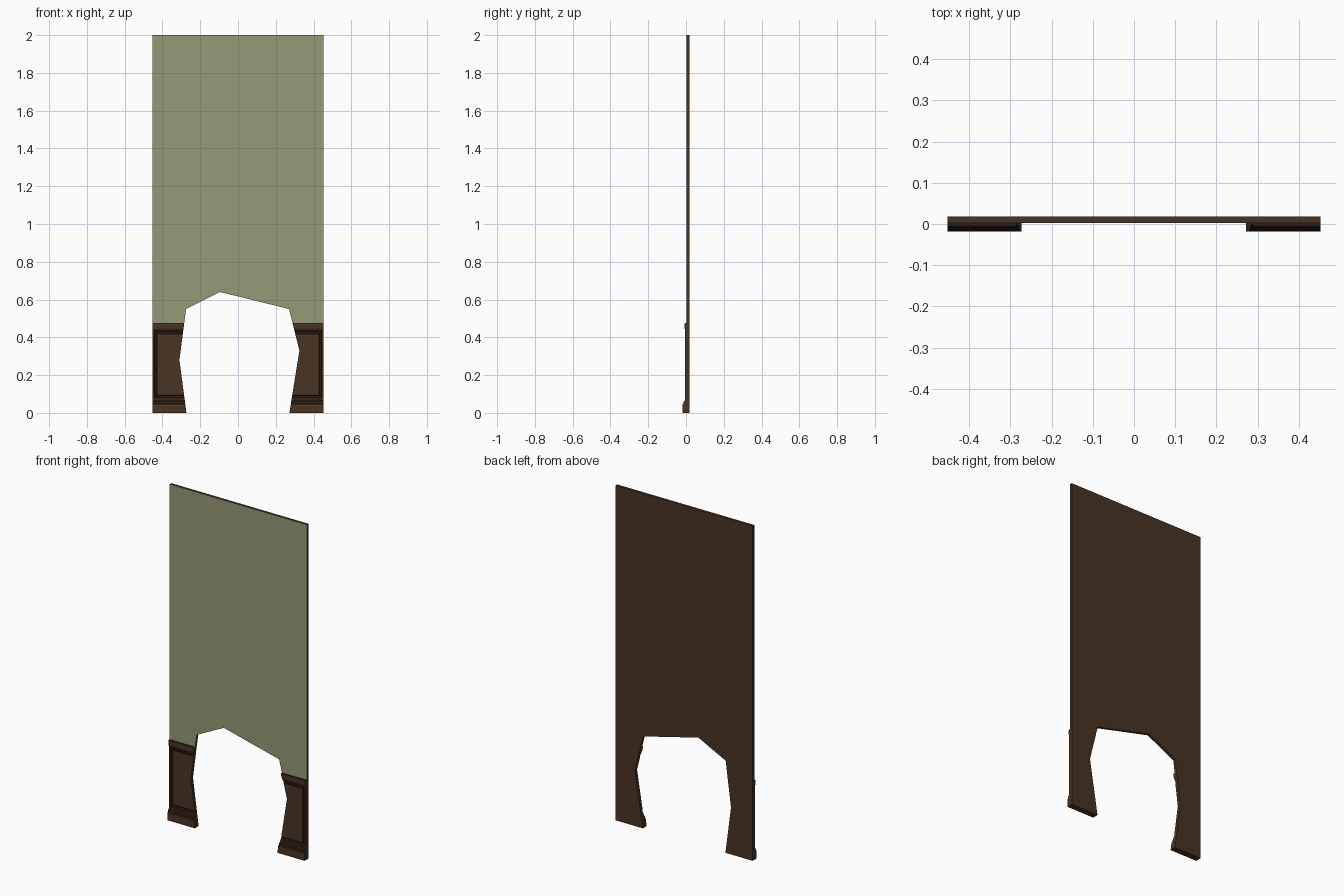
import bpy, bmesh

if "Cube" in bpy.data.objects:
    bpy.data.objects.remove(bpy.data.objects["Cube"])

W = 0.453      # half width
HOLE = [(-0.273, 0), (-0.31, 0.28), (-0.275, 0.55), (-0.095, 0.64),
        (0.27, 0.55), (0.325, 0.33), (0.272, 0)]


def material(name, rgb):
    m = bpy.data.materials.new(name)
    m.diffuse_color = (*rgb, 1)
    m.use_nodes = True
    m.node_tree.nodes["Principled BSDF"].inputs["Base Color"].default_value = m.diffuse_color
    return m


wood = material("brown wood", (0.068, 0.034, 0.017))
dark = material("dark groove wood", (0.022, 0.011, 0.006))
green = material("sage green paint", (0.30, 0.32, 0.19))


def finish(name, bm, mats, rule=None):
    bmesh.ops.recalc_face_normals(bm, faces=bm.faces)
    bm.normal_update()
    if rule:
        for f in bm.faces:
            f.material_index = 1 if rule(f) else 0
    me = bpy.data.meshes.new(name)
    bm.to_mesh(me)
    bm.free()
    ob = bpy.data.objects.new(name, me)
    bpy.context.collection.objects.link(ob)
    for m in mats:
        me.materials.append(m)
    return ob


def loft(loops):
    """Closed solid through equal-length loops of points."""
    bm = bmesh.new()
    rows = [[bm.verts.new(p) for p in lp] for lp in loops]
    n = len(rows[0])
    for a, b in zip(rows, rows[1:]):
        for i in range(n):
            j = (i + 1) % n
            bm.faces.new((a[i], a[j], b[j], b[i]))
    bm.faces.new(rows[0])
    bm.faces.new(rows[-1][::-1])
    return bm


def prism_y(outline, y0, y1):
    return loft([[(x, y, z) for x, z in outline] for y in (y0, y1)])


def strip_x(profile):
    return loft([[(x, y, z) for y, z in profile] for x in (-W, W)])


# wall slab with the broken opening, painted on the front
wall = finish("wall_board", prism_y([(-W, 0)] + HOLE + [(W, 0), (W, 2), (-W, 2)], 0.002, 0.018),
              [wood, green], lambda f: f.normal.y < -0.9)

# baseboard and cap rail
ledge = lambda f: f.normal.z > 0.4
base = finish("baseboard", strip_x([
    (0.004, 0), (-0.018, 0), (-0.018, 0.046), (-0.013, 0.053), (-0.013, 0.059),
    (-0.006, 0.067), (-0.006, 0.07), (0.004, 0.07)]), [wood, dark], ledge)
cap = finish("cap_rail", strip_x([
    (0.004, 0.44), (-0.005, 0.44), (-0.009, 0.447), (-0.009, 0.470),
    (-0.006, 0.475), (0.004, 0.475)]), [wood, dark], ledge)

# recessed panel with stepped moulding, one ring per step
rings = [(0, 0.004), (0, -0.005), (0.008, -0.005), (0.013, -0.001),
         (0.017, -0.001), (0.021, 0.001), (0.025, -0.002)]
loops = []
for d, y in rings:
    x, z0, z1 = W - d, 0.07 + d, 0.443 - d
    loops.append([(-x, y, z0), (x, y, z0), (x, y, z1), (-x, y, z1)])
panel = finish("wainscot_panel", loft(loops), [wood, dark],
               lambda f: 0.1 < -f.normal.y < 0.95)

# break the opening through the wainscot
cut_outline = [(HOLE[0][0], -0.1)] + HOLE + [(HOLE[-1][0], -0.1)]
cutter = finish("opening_cutter", prism_y(cut_outline, -0.1, 0.1), [wood])
for ob in (base, cap, panel):
    mod = ob.modifiers.new("opening", 'BOOLEAN')
    mod.operation = 'DIFFERENCE'
    mod.solver = 'EXACT'
    mod.object = cutter
    bpy.context.view_layer.objects.active = ob
    bpy.ops.object.modifier_apply(modifier=mod.name)
bpy.data.objects.remove(cutter)
